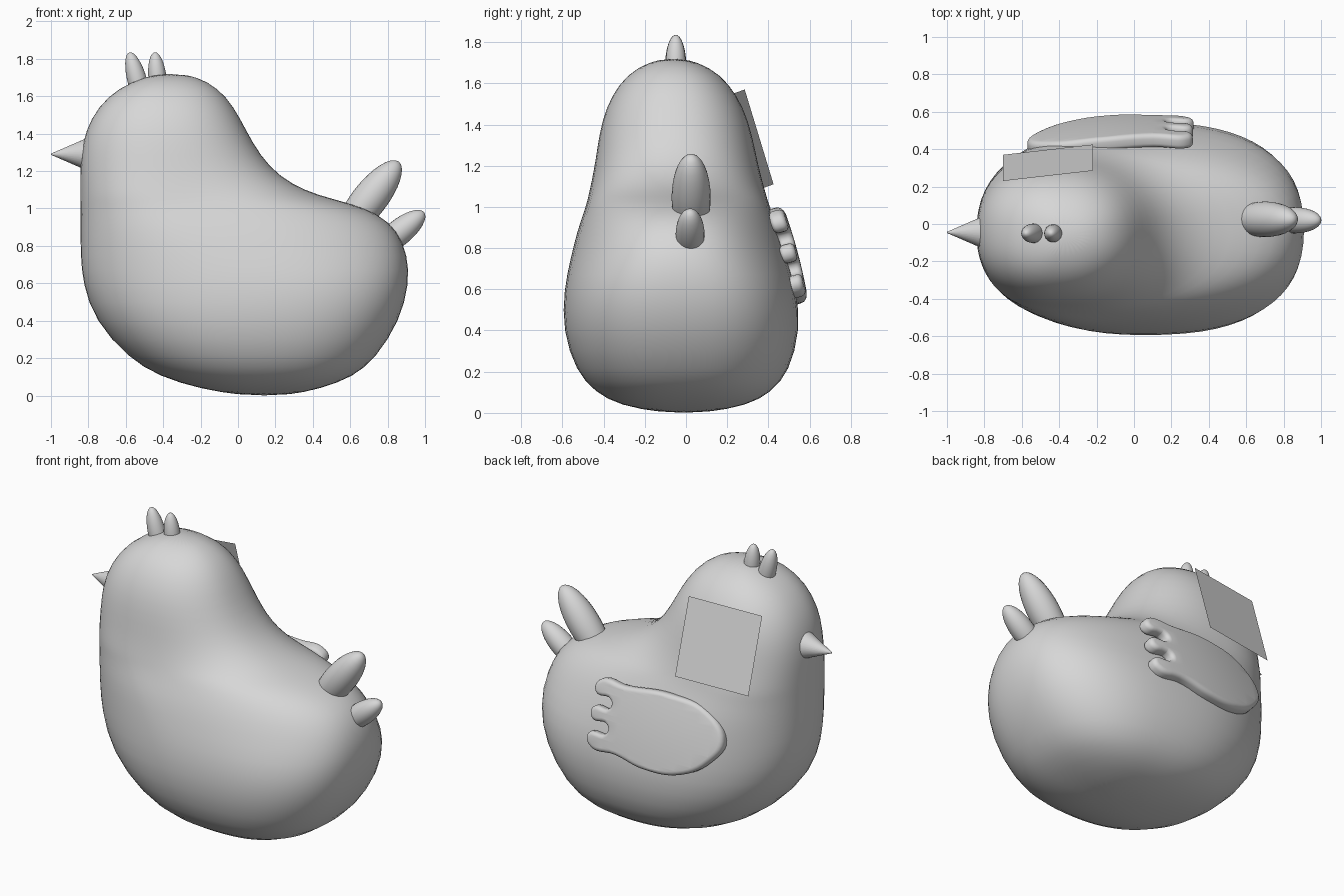
import bpy, bmesh, math
from mathutils import Vector

cube = bpy.data.objects.get("Cube")
if cube:
    bpy.data.objects.remove(cube)

grey = bpy.data.materials.new("plain_grey")
grey.use_nodes = True
grey.diffuse_color = (0.68, 0.68, 0.68, 1)
grey.node_tree.nodes["Principled BSDF"].inputs["Base Color"].default_value = (0.68, 0.68, 0.68, 1)


def finish(name, bm, smooth=True):
    """Turn a bmesh into a named object with the shared material."""
    bmesh.ops.recalc_face_normals(bm, faces=bm.faces[:])
    mesh = bpy.data.meshes.new(name)
    for face in bm.faces:
        face.smooth = smooth
    bm.to_mesh(mesh)
    bm.free()
    mesh.materials.append(grey)
    obj = bpy.data.objects.new(name, mesh)
    bpy.context.collection.objects.link(obj)
    return obj


def signed_power(value, power):
    return math.copysign(abs(value) ** power, value)


# Body and head: stacked egg-shaped sections (height, front x, tail x, half width)
sections = [
    (0.0, 0.02, 0.26, 0.1), (0.035, -0.2, 0.44, 0.31), (0.1, -0.42, 0.62, 0.43),
    (0.2, -0.59, 0.74, 0.52), (0.4, -0.77, 0.87, 0.58), (0.6, -0.835, 0.92, 0.568),
    (0.75, -0.845, 0.912, 0.53), (0.88, -0.845, 0.86, 0.495), (0.97, -0.845, 0.76, 0.46),
    (1.03, -0.845, 0.6, 0.44), (1.07, -0.845, 0.43, 0.43), (1.13, -0.845, 0.29, 0.415),
    (1.22, -0.845, 0.17, 0.395), (1.35, -0.835, 0.08, 0.373), (1.48, -0.79, 0.015, 0.337),
    (1.6, -0.7, -0.06, 0.268), (1.68, -0.57, -0.16, 0.175), (1.72, -0.43, -0.28, 0.06),
]
SIDES = 32
bm = bmesh.new()
rings = []
for z, front, tail, width in sections:
    # The widest point moves from mid-body to under the head, where sections get rounder
    blend = min(max((z - 0.6) / 0.5, 0), 1)
    middle = (front + tail) / 2 * (1 - blend) + max(front, min(tail, -0.4)) * blend
    ring = []
    for i in range(SIDES):
        angle = math.tau * i / SIDES
        power = 0.78 + 0.12 * blend if math.cos(angle) > 0 else 0.88
        c, s = signed_power(math.cos(angle), power), signed_power(math.sin(angle), power)
        reach = tail - middle if c > 0 else middle - front
        ring.append(bm.verts.new((middle + reach * c, width * s - 0.01 - 0.03 * z, z)))
    rings.append(ring)
for low, high in zip(rings, rings[1:]):
    for i in range(SIDES):
        j = (i + 1) % SIDES
        bm.faces.new((low[i], low[j], high[j], high[i]))
bm.faces.new(rings[0])
bm.faces.new(rings[-1])
body = finish("body", bm)
smoothing = body.modifiers.new("smooth_surface", "SUBSURF")
smoothing.levels = smoothing.render_levels = 1


def feather(name, base, tip, radius, tuck):
    """Ellipsoid cut flat at the base; tuck is how far the cut lies below its widest ring."""
    bm = bmesh.new()
    bmesh.ops.create_uvsphere(bm, u_segments=24, v_segments=16, radius=1)
    bmesh.ops.bisect_plane(bm, geom=bm.verts[:] + bm.edges[:] + bm.faces[:], dist=0.001,
                           plane_co=(0, 0, -tuck), plane_no=(0, 0, 1), clear_inner=True)
    bmesh.ops.holes_fill(bm, edges=[e for e in bm.edges if e.is_boundary])
    axis = Vector(tip) - Vector(base)
    bmesh.ops.translate(bm, vec=(0, 0, tuck), verts=bm.verts[:])
    bmesh.ops.scale(bm, vec=(radius, radius, axis.length / (1 + tuck)), verts=bm.verts[:])
    obj = finish(name, bm)
    obj.location = base
    obj.rotation_euler = axis.to_track_quat("Z", "Y").to_euler()
    return obj


# Tail and crest feathers, then the beak
parts = [
    feather("upper_tail_feather", (0.645, 0.025, 0.975), (0.86, 0.025, 1.25), 0.095, 0.35),
    feather("lower_tail_feather", (0.81, 0.02, 0.83), (0.995, 0.02, 0.98), 0.07, 0.35),
    feather("front_crest", (-0.535, -0.05, 1.67), (-0.58, -0.05, 1.835), 0.052, 0.05),
    feather("rear_crest", (-0.43, -0.05, 1.69), (-0.445, -0.05, 1.835), 0.048, 0.05),
]
bm = bmesh.new()
bmesh.ops.create_cone(bm, cap_ends=True, segments=32, radius1=0.092, radius2=0.003, depth=0.205)
beak = finish("beak", bm)
beak.location = (-0.8975, -0.045, 1.29)
beak.rotation_euler = (0, -math.pi / 2, 0)
parts.append(beak)

# Wing: rounded slab with three finger feathers, leaning against the side
outline = [
    (-0.57, 0.8), (-0.5, 0.66), (-0.33, 0.55), (-0.1, 0.53), (0.1, 0.57),
    (0.3, 0.59), (0.31, 0.65), (0.18, 0.68), (0.18, 0.73), (0.3, 0.75),
    (0.3, 0.81), (0.18, 0.83), (0.18, 0.88), (0.3, 0.905), (0.29, 0.97),
    (0.1, 0.98), (-0.2, 1.0), (-0.45, 0.95),
]
curve = bpy.data.curves.new("wing", "CURVE")
curve.dimensions = "2D"
curve.fill_mode = "BOTH"
curve.resolution_u = 6
curve.extrude = 0.013
curve.bevel_depth = 0.025
curve.bevel_resolution = 3
curve.offset = -0.022
spline = curve.splines.new("BEZIER")
spline.bezier_points.add(len(outline) - 1)
for point, (x, z) in zip(spline.bezier_points, outline):
    point.co = (x, z - 0.77, 0)
    point.handle_left_type = point.handle_right_type = "AUTO"
spline.use_cyclic_u = True
curve.materials.append(grey)
wing = bpy.data.objects.new("wing", curve)
bpy.context.collection.objects.link(wing)
wing.location = (0, 0.505, 0.77)
wing.rotation_euler = (math.radians(105), 0, math.radians(3))
bpy.ops.object.select_all(action="DESELECT")
wing.select_set(True)
bpy.context.view_layer.objects.active = wing
bpy.ops.object.convert(target="MESH")
wing = bpy.context.view_layer.objects.active
parts.append(wing)

# Slice the slab crosswise and bend it around the body
bm = bmesh.new()
bm.from_mesh(wing.data)
bmesh.ops.remove_doubles(bm, verts=bm.verts[:], dist=0.0005)
for step in range(-5, 3):
    bmesh.ops.bisect_plane(bm, geom=bm.verts[:] + bm.edges[:] + bm.faces[:], dist=0.0005,
                           plane_co=(step / 10, 0, 0), plane_no=(1, 0, 0))
for vert in bm.verts:
    vert.co.z += 0.2 * (vert.co.x + 0.05) ** 2 + 0.2 * vert.co.y ** 2
bm.to_mesh(wing.data)
bm.free()

# Flat panel beside the head
bm = bmesh.new()
corners = [(-0.7, 0.23, 1.55), (-0.22, 0.285, 1.57), (-0.22, 0.425, 1.11), (-0.7, 0.37, 1.09)]
bm.faces.new([bm.verts.new(c) for c in corners])
finish("side_panel", bm, smooth=False)

# Keep the flat bases crisp
for obj in parts:
    bpy.ops.object.select_all(action="DESELECT")
    obj.select_set(True)
    bpy.context.view_layer.objects.active = obj
    bpy.ops.object.shade_smooth_by_angle(angle=math.radians(40))
